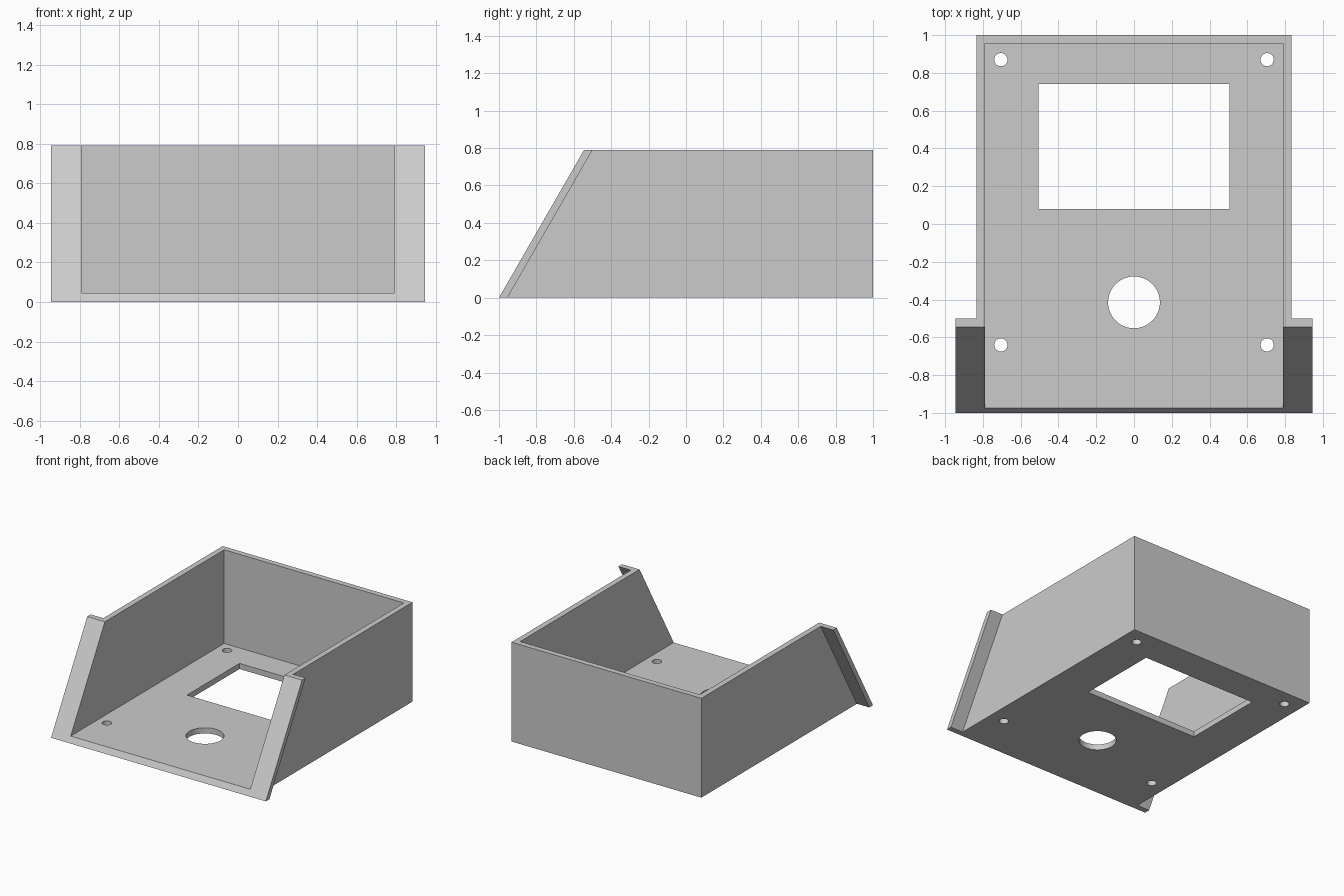
import bpy, bmesh, math

old = bpy.data.objects.get("Cube")
if old:
    bpy.data.objects.remove(old, do_unlink=True)

H, T = 0.79, 0.045            # height, sheet thickness
HALF_X, FLANGE_X = 0.835, 0.945
SLOPE = 0.455 / H             # lean of the open front


def front_y(z, offset=0.0):
    return -1 + offset + SLOPE * z


grey = bpy.data.materials.new("plain grey")
grey.use_nodes = True
colour = (0.6, 0.6, 0.6, 1)
grey.diffuse_color = colour
grey.node_tree.nodes["Principled BSDF"].inputs["Base Color"].default_value = colour


def prism(name, profile, x0, x1):
    """Extrude a (y, z) side profile from x0 to x1."""
    bm = bmesh.new()
    face = bm.faces.new([bm.verts.new((x0, y, z)) for y, z in profile])
    new = bmesh.ops.extrude_face_region(bm, geom=[face])["geom"]
    verts = [v for v in new if isinstance(v, bmesh.types.BMVert)]
    bmesh.ops.translate(bm, vec=(x1 - x0, 0, 0), verts=verts)
    bmesh.ops.recalc_face_normals(bm, faces=bm.faces)
    mesh = bpy.data.meshes.new(name)
    bm.to_mesh(mesh)
    bm.free()
    mesh.materials.append(grey)
    obj = bpy.data.objects.new(name, mesh)
    bpy.context.collection.objects.link(obj)
    return obj


def box(name, x0, x1, y0, y1, z0, z1):
    return prism(name, [(y0, z0), (y1, z0), (y1, z1), (y0, z1)], x0, x1)


def drill(name, x, y, radius, sides):
    bpy.ops.mesh.primitive_cylinder_add(vertices=sides, radius=radius, depth=0.3, location=(x, y, 0))
    obj = bpy.context.object
    obj.name = name
    obj.data.materials.append(grey)
    return obj


# Solid block with the leaning front
case = prism("enclosure_shell", [(front_y(0), 0), (1, 0), (1, H), (front_y(H), H)], -FLANGE_X, FLANGE_X)

# Hollow interior, open at the top and front
cutters = [box("interior_cutter", -HALF_X + T, HALF_X - T, -1.5, 1 - T, T, 1)]

# Trim the sides back behind the leaning flanges
lo, hi = -0.1, 0.9
trim = [(front_y(lo, T), lo), (1.2, lo), (1.2, hi), (front_y(hi, T), hi)]
for side in (-1, 1):
    cutters.append(prism("side_cutter", trim, side * HALF_X, side * 1.2))

# Display window, round opening and screw holes in the floor
cutters.append(box("window_cutter", -0.505, 0.505, 0.08, 0.74, -0.2, 0.2))
cutters.append(drill("round_opening_cutter", 0, -0.415, 0.137, 64))
for x in (-0.705, 0.705):
    for y in (-0.64, 0.87):
        cutters.append(drill("screw_hole_cutter", x, y, 0.035, 32))

for cutter in cutters:
    mod = case.modifiers.new(cutter.name, "BOOLEAN")
    mod.operation = "DIFFERENCE"
    mod.solver = "EXACT"
    mod.object = cutter

# Bake the cuts and drop the helpers
bpy.context.view_layer.update()
graph = bpy.context.evaluated_depsgraph_get()
result = bpy.data.meshes.new_from_object(case.evaluated_get(graph))
case.modifiers.clear()
case.data = result
for cutter in cutters:
    bpy.data.objects.remove(cutter, do_unlink=True)

# Smooth hole walls, crisp edges
bpy.ops.object.select_all(action="DESELECT")
case.select_set(True)
bpy.context.view_layer.objects.active = case
bpy.ops.object.shade_smooth_by_angle(angle=math.radians(30))
